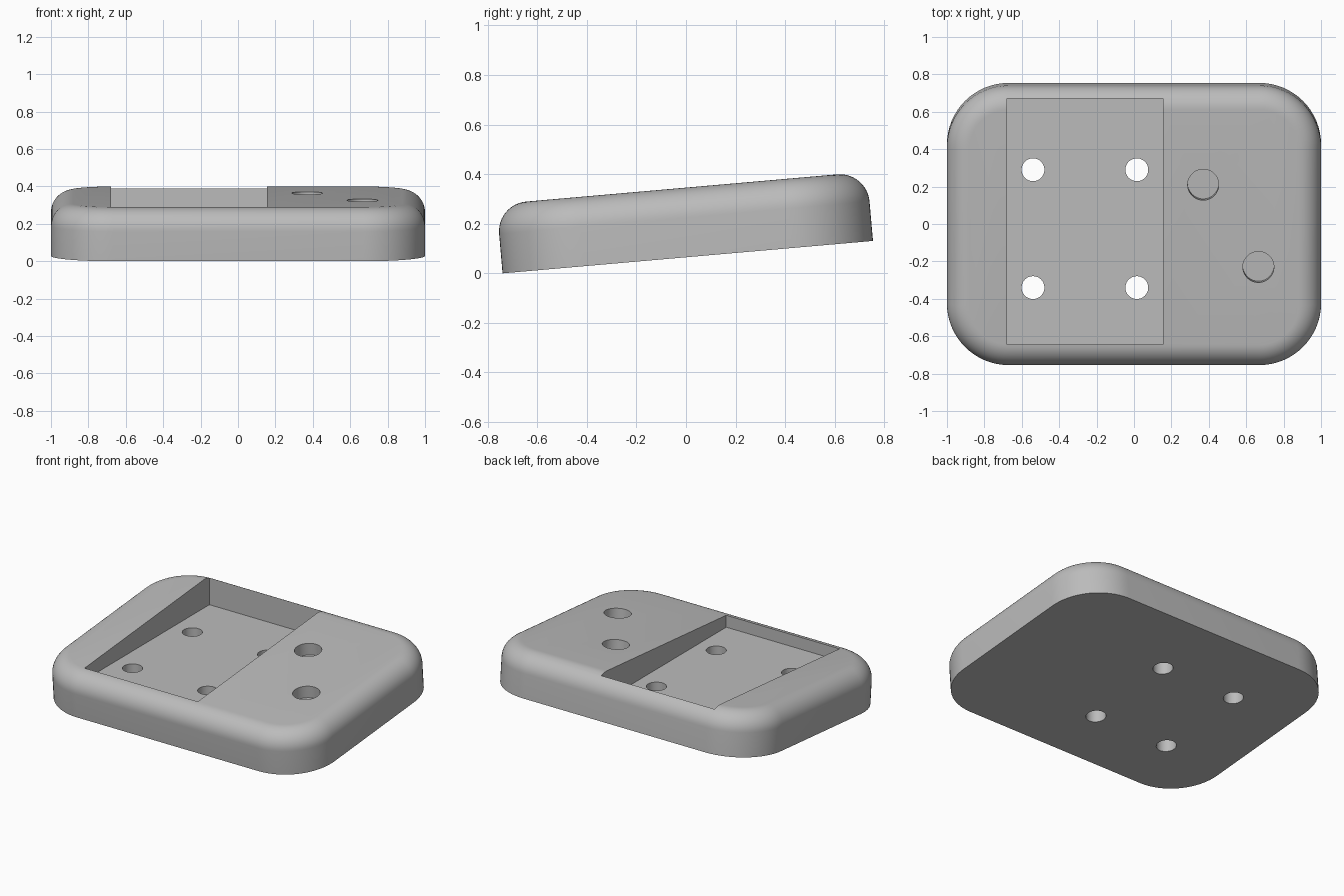
import bpy, bmesh
from math import sin, cos, pi, radians
from mathutils import Matrix, Vector

if "Cube" in bpy.data.objects:
    bpy.data.objects.remove(bpy.data.objects["Cube"], do_unlink=True)

TILT = radians(5)
WIDTH, LENGTH, THICK = 2.0, 1.5, 0.28
CORNER, FILLET = 0.33, 0.12
# Slab frame: hinged on its front bottom edge
frame = Matrix.Translation((0, -0.74, 0)) @ Matrix.Rotation(TILT, 4, 'X') \
    @ Matrix.Translation((0, LENGTH / 2, 0))

grey = bpy.data.materials.new("plain_grey")
grey.use_nodes = True
colour = (0.5, 0.5, 0.5, 1)
grey.diffuse_color = colour
grey.node_tree.nodes["Principled BSDF"].inputs["Base Color"].default_value = colour


def make_object(name, bm):
    bmesh.ops.recalc_face_normals(bm, faces=bm.faces[:])
    mesh = bpy.data.meshes.new(name)
    bm.to_mesh(mesh)
    bm.free()
    mesh.materials.append(grey)
    obj = bpy.data.objects.new(name, mesh)
    bpy.context.collection.objects.link(obj)
    return obj


def outline(bm, inset, z, steps=16):
    """Rounded rectangle ring at height z."""
    ring, r = [], CORNER - inset
    signs = ((1, 1), (-1, 1), (-1, -1), (1, -1))
    for quarter, (sx, sy) in enumerate(signs):
        for i in range(steps + 1):
            a = (quarter + i / steps) * pi / 2
            ring.append(bm.verts.new((sx * (WIDTH / 2 - CORNER) + r * cos(a),
                                      sy * (LENGTH / 2 - CORNER) + r * sin(a), z)))
    return ring


# Tilted body with a rounded top edge
bm = bmesh.new()
rings = [outline(bm, 0, 0)]
for k in range(13):
    a = k / 12 * pi / 2
    rings.append(outline(bm, FILLET * (1 - cos(a)), THICK - FILLET * (1 - sin(a))))
for low, high in zip(rings, rings[1:]):
    for i in range(len(low)):
        j = (i + 1) % len(low)
        bm.faces.new((low[i], low[j], high[j], high[i]))
bm.faces.new(rings[0][::-1])
bm.faces.new(rings[-1])
bm.transform(frame)
body = make_object("body", bm)


def cut(bm):
    cutter = make_object("cutter", bm)
    cutter.hide_render = True
    mod = body.modifiers.new("cut", 'BOOLEAN')
    mod.operation, mod.solver, mod.object = 'DIFFERENCE', 'EXACT', cutter
    bpy.context.view_layer.objects.active = body
    bpy.ops.object.modifier_apply(modifier=mod.name)
    bpy.data.objects.remove(cutter, do_unlink=True)


def cylinder(radius, depth, matrix):
    bm = bmesh.new()
    bmesh.ops.create_cone(bm, cap_ends=True, segments=48, radius1=radius,
                          radius2=radius, depth=depth, matrix=matrix)
    return bm


# Level-floored pocket
FLOOR, X0, X1, Y0, Y1 = 0.21, -0.68, 0.155, -0.645, 0.67
bm = bmesh.new()
bmesh.ops.create_cube(bm, size=1, matrix=Matrix.Translation(
    ((X0 + X1) / 2, (Y0 + Y1) / 2, FLOOR + 0.5)) @ Matrix.Diagonal((X1 - X0, Y1 - Y0, 1, 1)))
cut(bm)

# Vertical screw holes through the pocket floor
for x in (-0.54, 0.015):
    for y in (-0.34, 0.29):
        cut(cylinder(0.061, 2, Matrix.Translation((x, y, 0))))

# Blind round sockets square to the tilted top
SOCKET_DEPTH = 0.08
for x, y in ((0.37, 0.21), (0.665, -0.23)):
    local_y = (y + 0.74 + THICK * sin(TILT)) / cos(TILT) - LENGTH / 2
    cut(cylinder(0.083, 2 * SOCKET_DEPTH,
                 frame @ Matrix.Translation((x, local_y, THICK))))

bpy.ops.object.select_all(action='DESELECT')
body.select_set(True)
bpy.context.view_layer.objects.active = body
bpy.ops.object.shade_smooth_by_angle(angle=radians(30))
